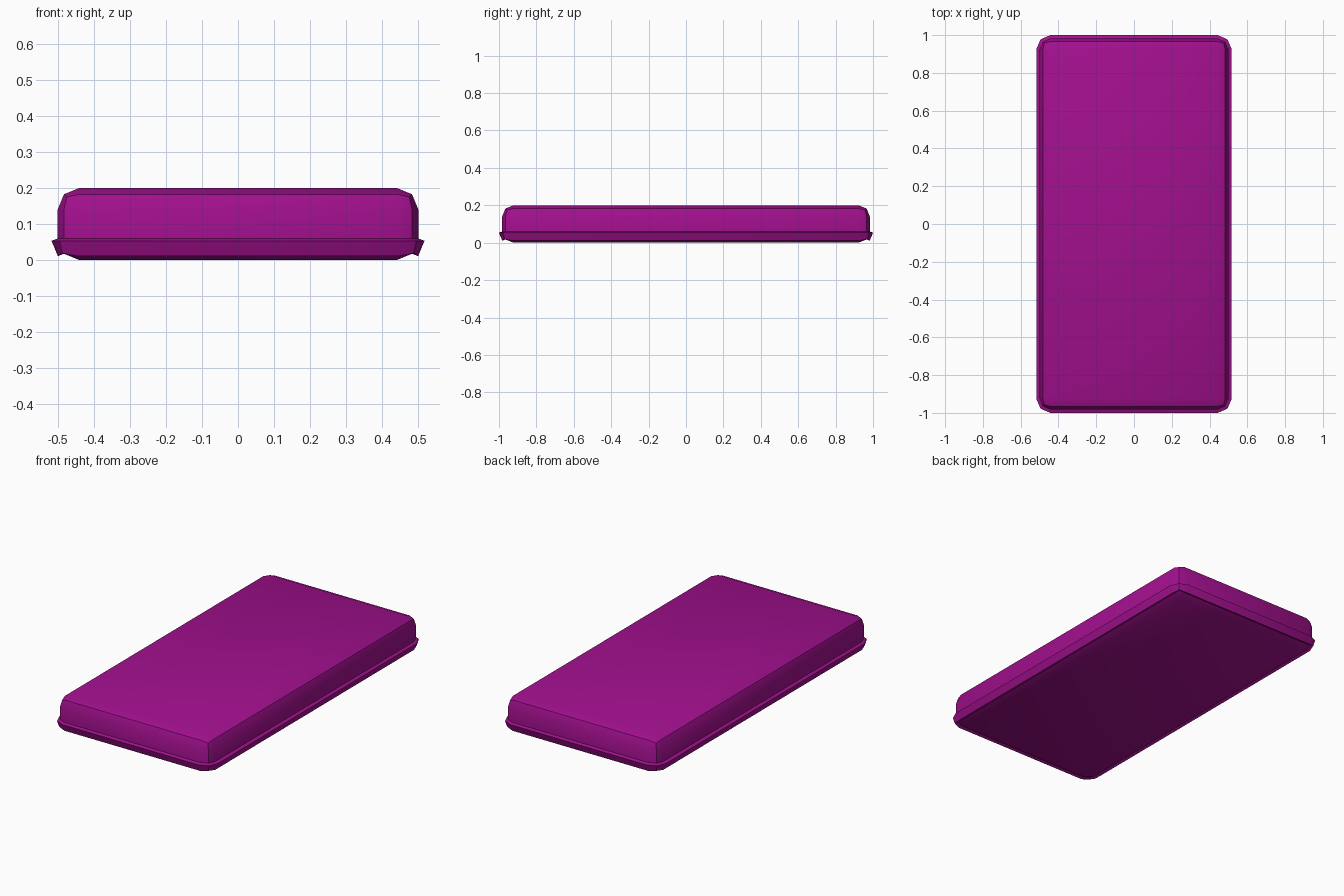
import bpy, bmesh, math
from mathutils import Vector

if "Cube" in bpy.data.objects:
    bpy.data.objects.remove(bpy.data.objects["Cube"])

HALF_X, HALF_Y, HEIGHT = 0.5, 0.983, 0.2
BEVEL, RIM = 0.06, 0.0185

bm = bmesh.new()

# Slab body: box with two-step rounded edges
bmesh.ops.create_cube(bm, size=1)
for v in bm.verts:
    v.co = Vector((v.co.x * 2 * HALF_X, v.co.y * 2 * HALF_Y, (v.co.z + 0.5) * HEIGHT))
bmesh.ops.bevel(bm, geom=bm.edges[:], offset=BEVEL, offset_type='OFFSET',
                segments=2, profile=0.5, affect='EDGES')
bm.normal_update()

# Flared rim: push out the upper band of the lower bevel
band = [f for f in bm.faces if 0.025 < f.calc_center_median().z < 0.065]
result = bmesh.ops.extrude_face_region(bm, geom=band)["geom"]
outer = {f for f in result if isinstance(f, bmesh.types.BMFace)}
verts = {v for f in outer for v in f.verts}
for f in outer:
    f.normal_update()
push = {v: sum((f.normal for f in v.link_faces if f in outer), Vector()).normalized()
        for v in verts}
for v, n in push.items():
    v.co += n * RIM
bmesh.ops.recalc_face_normals(bm, faces=bm.faces[:])

mesh = bpy.data.meshes.new("padded_slab")
bm.to_mesh(mesh)
bm.free()
slab = bpy.data.objects.new("padded_slab", mesh)
bpy.context.collection.objects.link(slab)

# Magenta colour
mat = bpy.data.materials.new("magenta")
mat.diffuse_color = (0.36, 0.005, 0.27, 1)
mat.use_nodes = True
mat.node_tree.nodes["Principled BSDF"].inputs["Base Color"].default_value = mat.diffuse_color
mesh.materials.append(mat)

# Smooth the shallow bevel steps, keep the steeper edges crisp
bpy.context.view_layer.objects.active = slab
slab.select_set(True)
bpy.ops.object.shade_smooth_by_angle(angle=math.radians(30))
